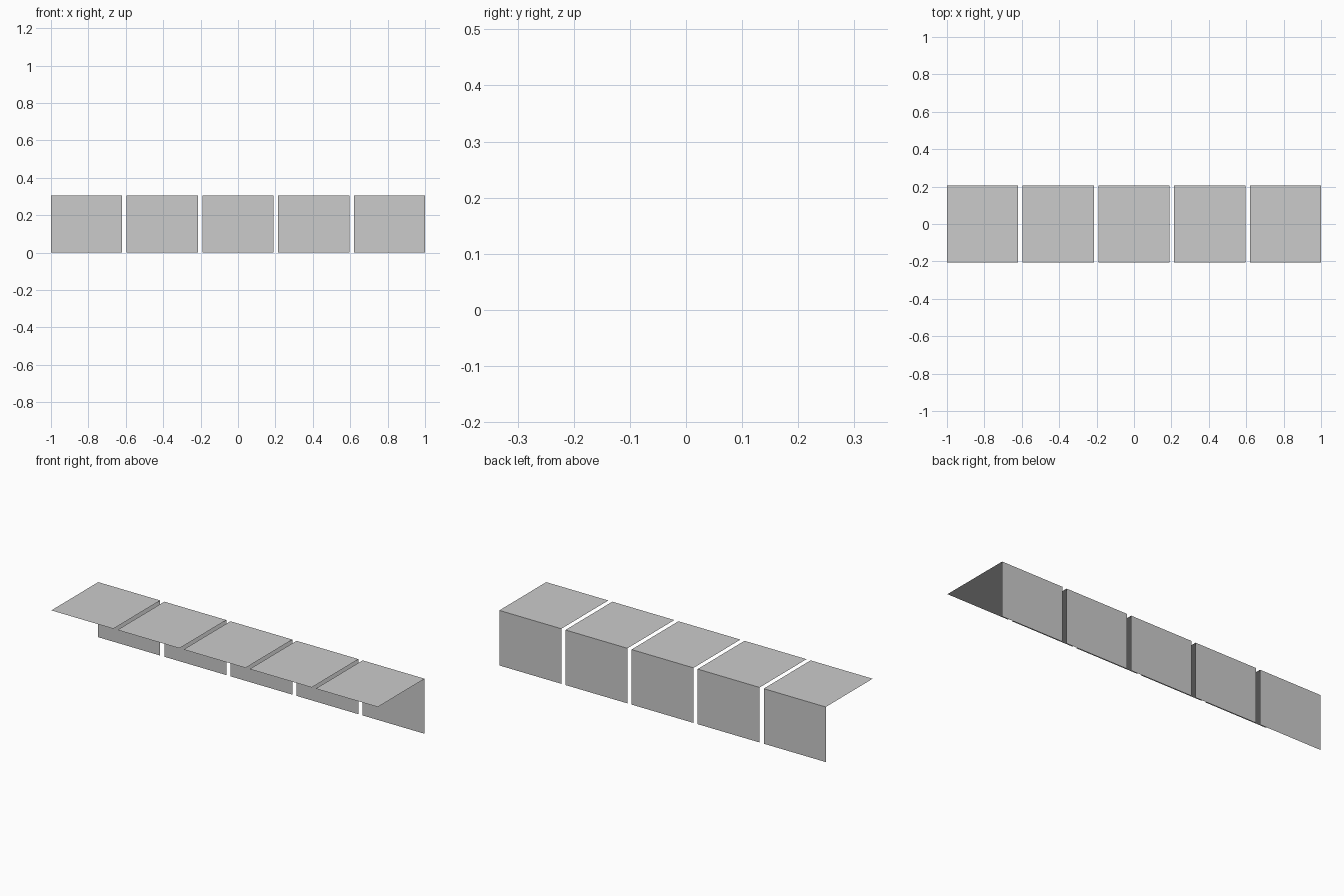
import bpy
import bmesh

if "Cube" in bpy.data.objects:
    bpy.data.objects.remove(bpy.data.objects["Cube"])

WIDTH, PITCH, HALF_DEPTH, HEIGHT = 0.38, 0.405, 0.205, 0.305

grey = bpy.data.materials.new("light_grey")
grey.diffuse_color = (0.6, 0.6, 0.6, 1)
grey.use_nodes = True
grey.node_tree.nodes["Principled BSDF"].inputs["Base Color"].default_value = grey.diffuse_color


def folded_panel(name, x):
    """Thin sheet: horizontal top folded down along its back edge."""
    profile = [(-HALF_DEPTH, HEIGHT), (HALF_DEPTH, HEIGHT), (HALF_DEPTH, 0)]
    bm = bmesh.new()
    left, right = [[bm.verts.new((x + s * WIDTH / 2, y, z)) for y, z in profile]
                   for s in (-1, 1)]
    for i in range(2):
        bm.faces.new((left[i], right[i], right[i + 1], left[i + 1]))
    mesh = bpy.data.meshes.new(name)
    bm.to_mesh(mesh)
    bm.free()
    mesh.materials.append(grey)
    bpy.context.collection.objects.link(bpy.data.objects.new(name, mesh))


# Row of five separate panels with narrow gaps
for n in range(5):
    folded_panel(f"folded_panel_{n + 1}", (n - 2) * PITCH)
